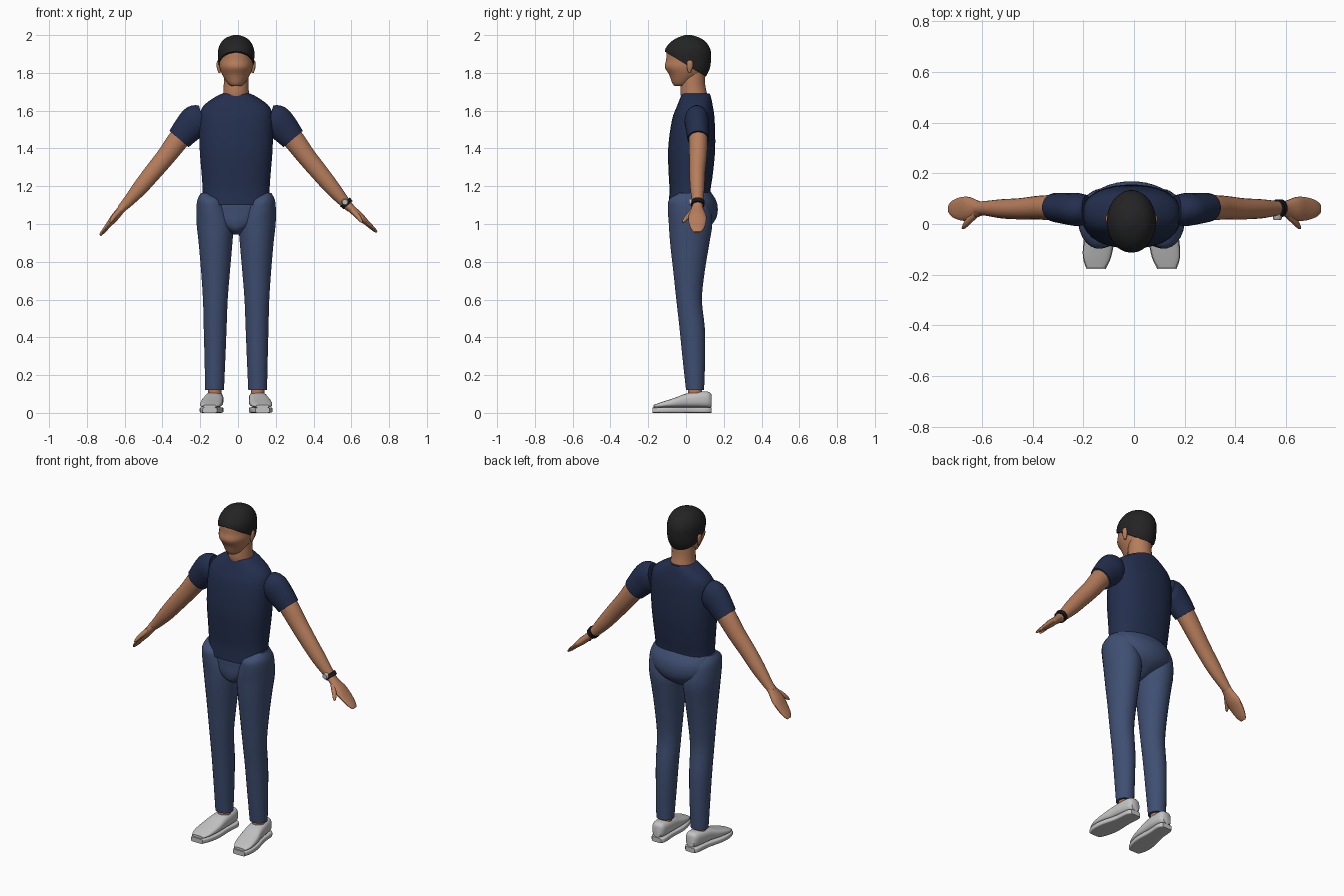
import bpy, bmesh, math
from mathutils import Vector

if "Cube" in bpy.data.objects:
    bpy.data.objects.remove(bpy.data.objects["Cube"], do_unlink=True)

CX = -0.01  # body centre line
X, Y, Z = Vector((1, 0, 0)), Vector((0, 1, 0)), Vector((0, 0, 1))


def material(name, r, g, b):
    m = bpy.data.materials.new(name)
    m.use_nodes = True
    m.diffuse_color = (r, g, b, 1)
    m.node_tree.nodes["Principled BSDF"].inputs["Base Color"].default_value = (r, g, b, 1)
    return m


SKIN = material("skin", 0.47, 0.205, 0.105)
HAIR = material("black hair", 0.017, 0.017, 0.017)
SHIRT = material("navy shirt", 0.017, 0.028, 0.075)
PANTS = material("blue trousers", 0.05, 0.078, 0.17)
SHOE = material("light grey shoe", 0.55, 0.55, 0.55)
STRAP = material("black strap", 0.01, 0.01, 0.01)
DIAL = material("silver dial", 0.5, 0.5, 0.5)


def smooth_rows(rows, steps=4):
    """Catmull-Rom interpolation of numeric rows."""
    out = []
    for i in range(len(rows) - 1):
        a, b, c, d = (rows[min(max(k, 0), len(rows) - 1)] for k in range(i - 1, i + 3))
        for s in range(steps):
            t = s / steps
            out.append([q + 0.5 * t * (r - p + t * (2 * p - 5 * q + 4 * r - e + t * (3 * (q - r) + e - p)))
                        for p, q, r, e in zip(a, b, c, d)])
    return out + [list(rows[-1])]


def finish(name, bm, mat):
    bmesh.ops.recalc_face_normals(bm, faces=bm.faces)
    mesh = bpy.data.meshes.new(name)
    bm.to_mesh(mesh)
    bm.free()
    mesh.materials.append(mat)
    ob = bpy.data.objects.new(name, mesh)
    bpy.context.collection.objects.link(ob)
    bpy.ops.object.select_all(action='DESELECT')
    ob.select_set(True)
    bpy.context.view_layer.objects.active = ob
    bpy.ops.object.shade_smooth_by_angle(angle=math.radians(45))
    return ob


def loft(name, rings, mat, power=2.0, sides=24, cut=None):
    """Skin a list of (centre, u, v) rings; optionally keep one side of a plane."""
    bm = bmesh.new()
    loops = []
    for c, u, v in rings:
        loop = []
        for k in range(sides):
            a = 2 * math.pi * (k + 0.5) / sides
            ca, sa = math.cos(a), math.sin(a)
            ca = math.copysign(abs(ca) ** (2 / power), ca)
            sa = math.copysign(abs(sa) ** (2 / power), sa)
            loop.append(bm.verts.new(c + u * ca + v * sa))
        loops.append(loop)
    for lo, hi in zip(loops, loops[1:]):
        for k in range(sides):
            n = (k + 1) % sides
            bm.faces.new((lo[k], lo[n], hi[n], hi[k]))
    bm.faces.new(loops[0])
    bm.faces.new(loops[-1])
    if cut:
        bmesh.ops.bisect_plane(bm, geom=bm.verts[:] + bm.edges[:] + bm.faces[:],
                               plane_co=cut[0], plane_no=cut[1], clear_inner=True)
        bmesh.ops.holes_fill(bm, edges=[e for e in bm.edges if e.is_boundary])
    return finish(name, bm, mat)


def upright(name, rows, mat, side=1, **kw):
    """Rows: z, x centre, half width, front y, back y."""
    rings = [(Vector((CX + side * x, (f + b) / 2, z)), X * w, Y * ((b - f) / 2))
             for z, x, w, f, b in smooth_rows(rows)]
    return loft(name, rings, mat, **kw)


def limb(name, rows, mat, side=1, **kw):
    """Rows: x, y, z, radius along y, radius across."""
    rows = smooth_rows(rows)
    pts = [Vector((CX + side * r[0], r[1], r[2])) for r in rows]
    rings = []
    for i, r in enumerate(rows):
        d = pts[min(i + 1, len(pts) - 1)] - pts[max(i - 1, 0)]
        d.y = 0
        rings.append((pts[i], Y * r[3], d.normalized().cross(Y) * r[4]))
    return loft(name, rings, mat, **kw)


def lengthwise(name, rows, mat, side, **kw):
    """Rows: y, x centre, half width, bottom z, top z."""
    rings = [(Vector((CX + side * x, y, (lo + hi) / 2)), X * w, Z * ((hi - lo) / 2))
             for y, x, w, lo, hi in smooth_rows(rows)]
    return loft(name, rings, mat, **kw)


# Head, hair and neck
upright("head", [(1.73, 0, .025, -.06, 0), (1.745, 0, .045, -.073, .03), (1.79, 0, .074, -.09, .09),
                 (1.83, 0, .088, -.113, .112), (1.87, 0, .09, -.106, .122),
                 (1.92, 0, .088, -.1, .12), (1.96, 0, .065, -.065, .085)], SKIN)
upright("hair", [(1.77, 0, .07, -.05, .1), (1.82, 0, .089, -.075, .125), (1.87, 0, .096, -.109, .133),
                 (1.92, 0, .096, -.112, .131), (1.96, 0, .08, -.085, .109),
                 (1.985, 0, .055, -.048, .075), (2.0, 0, .015, -.005, .03)], HAIR, sides=32,
        cut=(Vector((0, -.1, 1.905)), Vector((0, .52, .85))))
upright("neck", [(1.65, 0, .075, -.02, .12), (1.69, 0, .069, -.03, .112),
                 (1.74, 0, .066, -.028, .102), (1.82, 0, .066, -.02, .1)], SKIN)

# Shirt body and trouser seat
upright("shirt_body", [(1.10, 0, .18, -.093, .125), (1.18, 0, .178, -.088, .13), (1.26, 0, .183, -.092, .142),
                       (1.40, 0, .194, -.095, .155), (1.55, 0, .195, -.075, .152),
                       (1.62, 0, .178, -.05, .143), (1.67, 0, .115, -.03, .133),
                       (1.692, 0, .07, -.022, .125)], SHIRT, power=2.3, sides=32)
upright("trouser_seat", [(.945, 0, .022, -.03, .05), (.97, 0, .06, -.07, .1), (1.01, 0, .14, -.082, .148),
                         (1.06, 0, .188, -.083, .168), (1.12, 0, .195, -.082, .162),
                         (1.175, 0, .17, -.06, .128)], PANTS, sides=32)

for side, label in ((1, "left"), (-1, "right")):
    # Ear
    upright(label + "_ear", [(1.80, .088, .006, .012, .024), (1.83, .092, .011, .004, .036),
                             (1.86, .092, .01, .006, .036), (1.868, .09, .004, .015, .028)],
            SKIN, side, sides=12)

    # Trouser leg and ankle
    upright(label + "_trouser_leg",
            [(.12, .114, .05, 0, .096), (.30, .112, .056, -.02, .102), (.45, .111, .061, -.035, .1),
             (.60, .11, .066, -.052, .085), (.75, .109, .077, -.068, .1), (.90, .109, .09, -.085, .125),
             (1.0, .112, .098, -.092, .14), (1.08, .126, .085, -.097, .13),
             (1.13, .135, .07, -.09, .11), (1.165, .158, .028, -.035, .06)], PANTS, side)
    upright(label + "_ankle", [(.08, .114, .036, .01, .085), (.16, .114, .036, .01, .085)], SKIN, side)

    # Shoe upper and sole
    lengthwise(label + "_shoe_upper",
               [(.134, .112, .026, .03, .1), (.115, .112, .04, .028, .113), (.06, .115, .048, .028, .112),
                (0, .12, .052, .028, .102), (-.06, .128, .058, .028, .08), (-.13, .136, .054, .028, .057),
                (-.172, .14, .036, .028, .042)], SHOE, side, power=2.8)
    lengthwise(label + "_shoe_sole",
               [(.136, .112, .03, 0, .028), (.11, .112, .045, 0, .03), (.03, .118, .047, 0, .03),
                (-.06, .128, .06, 0, .03), (-.13, .136, .056, 0, .03), (-.178, .14, .038, 0, .028)],
               SHOE, side, power=6)

    # Sleeve and arm
    limb(label + "_sleeve", [(.178, .057, 1.557, .058, .072), (.212, .057, 1.545, .065, .087),
                             (.252, .06, 1.508, .062, .08), (.302, .065, 1.45, .057, .067)], SHIRT, side)
    limb(label + "_arm", [(.23, .062, 1.53, .05, .055), (.302, .065, 1.45, .05, .057),
                          (.37, .064, 1.36, .047, .051), (.44, .06, 1.275, .042, .047),
                          (.51, .06, 1.19, .038, .041), (.575, .062, 1.115, .029, .029),
                          (.61, .062, 1.08, .026, .022)], SKIN, side)

    # Hand and thumb, the right one hanging a little lower
    tx, tz = (.745, .957) if side > 0 else (.72, .94)
    wx, wz = .59, 1.1
    path = [(0, .026, .023), (.2, .036, .021), (.42, .048, .021), (.65, .046, .015),
            (.88, .034, .011), (1, .018, .006)]
    limb(label + "_hand", [(wx + (tx - wx) * t, .06, wz + (tz - wz) * t, a, b) for t, a, b in path],
         SKIN, side, sides=16)
    limb(label + "_thumb", [(.612, .04, 1.075, .015, .014), (.645, .01, 1.04, .016, .013),
                            (.66, -.008, 1.018, .011, .009), (.667, -.016, 1.008, .004, .004)],
         SKIN, side, sides=12)

# Wristwatch on the left arm
limb("watch_strap", [(.576, .062, 1.118, .036, .035), (.592, .062, 1.1, .035, .033)], STRAP)
rings = [(Vector((.566, y, 1.116)), X * r, Z * r) for y, r in ((.04, .018), (.022, .018), (.016, .014))]
loft("watch_dial", rings, DIAL, sides=16)
